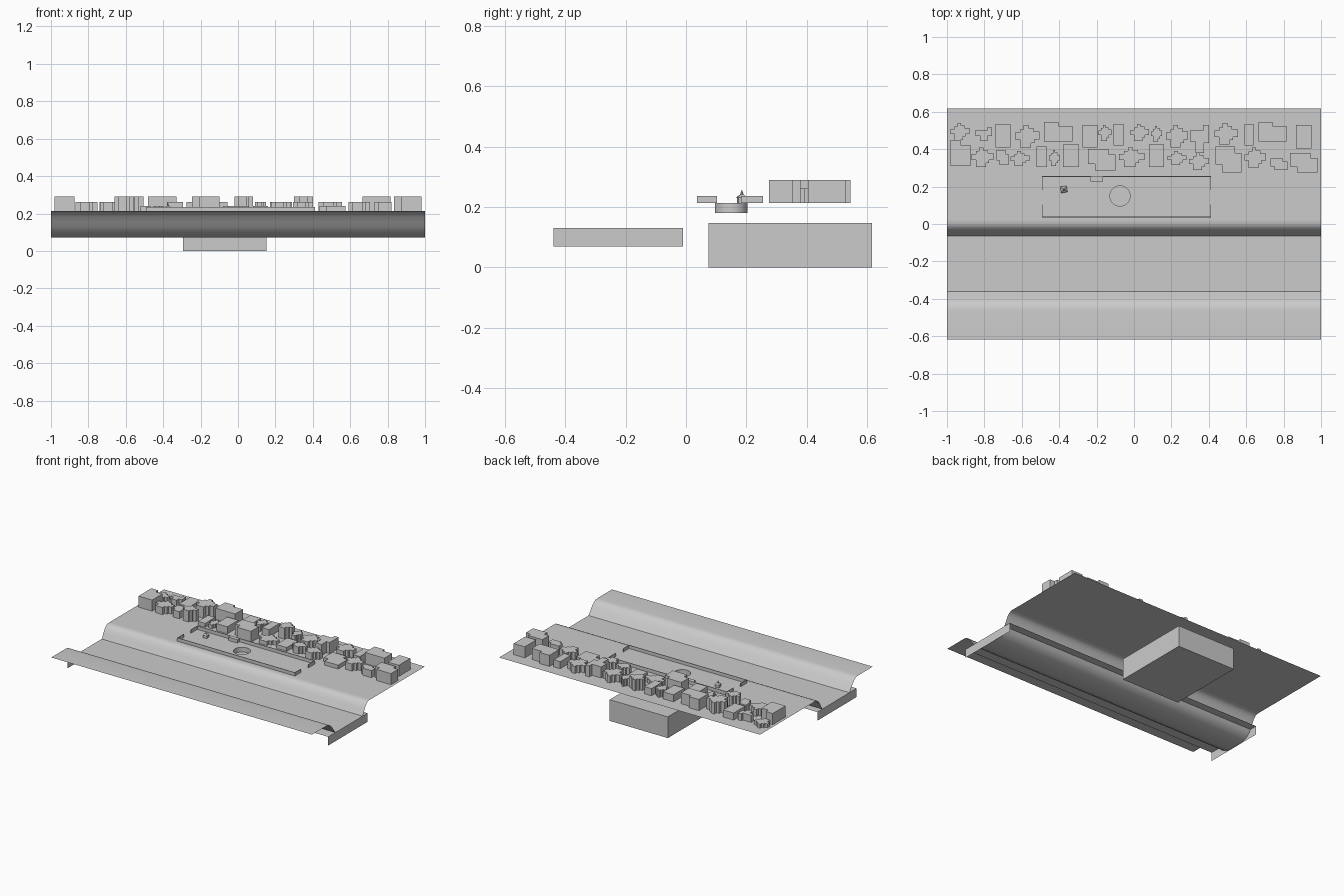
import bpy, bmesh, math
from mathutils import Matrix, Vector

if "Cube" in bpy.data.objects:
    bpy.data.objects.remove(bpy.data.objects["Cube"])

GROUND = 0.213


def finish(bm, name, smooth=False):
    me = bpy.data.meshes.new(name)
    bm.to_mesh(me)
    bm.free()
    ob = bpy.data.objects.new(name, me)
    bpy.context.collection.objects.link(ob)
    if smooth:
        bpy.ops.object.select_all(action='DESELECT')
        ob.select_set(True)
        bpy.context.view_layer.objects.active = ob
        bpy.ops.object.shade_smooth_by_angle(angle=math.radians(40))
    return ob


def box(name, x0, x1, y0, y1, z0, z1):
    bm = bmesh.new()
    bmesh.ops.create_cube(bm, size=1, matrix=Matrix.LocRotScale(
        Vector(((x0 + x1) / 2, (y0 + y1) / 2, (z0 + z1) / 2)), None,
        Vector((x1 - x0, y1 - y0, z1 - z0))))
    return finish(bm, name)


def prism(name, outline, z0, z1):
    bm = bmesh.new()
    f = bm.faces.new([bm.verts.new((x, y, z0)) for x, y in outline])
    r = bmesh.ops.extrude_face_region(bm, geom=[f], use_keep_orig=True)
    for v in r['geom']:
        if isinstance(v, bmesh.types.BMVert):
            v.co.z = z1
    bmesh.ops.recalc_face_normals(bm, faces=bm.faces)
    return finish(bm, name)


def strip(name, profile, smooth=False):
    # open sheet: a y-z profile drawn from x = -1 to x = 1
    bm = bmesh.new()
    rows = [[bm.verts.new((x, y, z)) for y, z in profile] for x in (-1, 1)]
    for i in range(len(profile) - 1):
        bm.faces.new((rows[0][i + 1], rows[1][i + 1], rows[1][i], rows[0][i]))
    return finish(bm, name, smooth)


# river channel with both banks
strip("river_channel", [
    (0.02, GROUND), (0.0, 0.212), (-0.015, 0.205), (-0.03, 0.19), (-0.045, 0.165),
    (-0.058, 0.14), (-0.075, 0.112), (-0.1, 0.09), (-0.135, 0.077), (-0.18, 0.072),
    (-0.26, 0.072), (-0.3, 0.08), (-0.335, 0.1), (-0.36, 0.128), (-0.38, 0.155),
    (-0.4, 0.182), (-0.418, 0.2), (-0.435, 0.21), (-0.46, GROUND), (-0.617, GROUND)], True)

# water: top surface and both end faces
strip("water_surface", [(-0.01, 0.13), (-0.44, 0.13)])
bm = bmesh.new()
for x in (-1, 1):
    bm.faces.new([bm.verts.new((x, y, z)) for y, z in
                  ((-0.44, 0.07), (-0.01, 0.07), (-0.01, 0.13), (-0.44, 0.13))[::x]])
finish(bm, "water_ends")

# plateau with a round hole, and the pit beneath it
CX, CY, R, N = -0.075, 0.15, 0.054, 32
circle = [(CX + R * math.cos(2 * math.pi * i / N), CY + R * math.sin(2 * math.pi * i / N)) for i in range(N)]
bm = bmesh.new()
for loop in ([(-1, 0.02), (1, 0.02), (1, 0.618), (-1, 0.618)], circle):
    vs = [bm.verts.new((x, y, GROUND)) for x, y in loop]
    for i, v in enumerate(vs):
        bm.edges.new((v, vs[(i + 1) % len(vs)]))
bmesh.ops.triangle_fill(bm, use_beauty=True, use_dissolve=False, edges=bm.edges[:], normal=(0, 0, 1))
finish(bm, "plateau")

bm = bmesh.new()
top = [bm.verts.new((x, y, GROUND)) for x, y in circle]
low = [bm.verts.new((x, y, 0.18)) for x, y in circle]
for i in range(N):
    j = (i + 1) % N
    bm.faces.new((top[j], top[i], low[i], low[j]))
bm.faces.new(low)
finish(bm, "pit", True)

# block under the plateau
box("foundation_block", -0.293, 0.153, 0.075, 0.617, 0, 0.147)

# low courtyard walls, open in the middle of both ends
T, H = 0.004, 0.236
box("courtyard_front_wall", -0.492, 0.412, 0.036, 0.036 + T, GROUND, H)
box("courtyard_back_wall_left", -0.492, -0.232, 0.252, 0.252 + T, GROUND, H)
box("courtyard_back_wall_right", -0.165, 0.412, 0.252, 0.252 + T, GROUND, H)
for x in (-0.492, 0.412 - T):
    for y0, y1 in ((0.036, 0.103), (0.182, 0.256)):
        box("courtyard_end_wall", x, x + T, y0, y1, GROUND, H)
box("courtyard_niche", -0.232, -0.165, 0.228, 0.256, GROUND, H)

# small shrine with a pointed roof
for name, r1, r2, z0, z1, n in (("shrine_body", 0.02, 0.02, GROUND, 0.232, 4),
                                ("shrine_roof", 0.024, 0.008, 0.232, 0.241, 4),
                                ("shrine_spire", 0.006, 0.001, 0.241, 0.256, 8)):
    bm = bmesh.new()
    bmesh.ops.create_cone(bm, cap_ends=True, segments=n, radius1=r1, radius2=r2, depth=z1 - z0,
                          matrix=Matrix.Translation((-0.375, 0.185, (z0 + z1) / 2)) @ Matrix.Rotation(0.95, 4, 'Z'))
    finish(bm, name)

# building footprints as fractions of the bounding rectangle
SHAPES = {
    'R': [(0, 0), (1, 0), (1, 1), (0, 1)],
    'L': [(0, 0), (1, 0), (1, .8), (.5, .8), (.5, 1), (0, 1)],
    'J': [(.25, 0), (1, 0), (1, .75), (.75, .75), (.75, 1), (0, 1), (0, .3), (.25, .3)],
    'X': [(.2, 0), (.65, 0), (.65, .2), (.8, .2), (.8, .35), (1, .35), (1, .7), (.75, .7),
          (.75, .85), (.55, .85), (.55, 1), (.35, 1), (.35, .8), (.2, .8), (.2, .65),
          (0, .65), (0, .35), (.2, .35)],
    'T': [(.3, 0), (.75, 0), (.75, .35), (1, .35), (1, 1), (.7, 1), (.7, .8), (0, .8), (0, .4), (.3, .4)],
}
BACK_ROW = [
    ('X', -.98, -.88, .45, .54, .24), ('T', -.85, -.76, .445, .515, .262), ('R', -.74, -.66, .41, .535, .262),
    ('X', -.635, -.505, .41, .53, .29), ('L', -.48, -.33, .44, .545, .29), ('R', -.275, -.195, .41, .53, .262),
    ('X', -.19, -.12, .445, .53, .262), ('R', -.11, -.055, .42, .535, .262), ('X', -.02, .08, .445, .535, .29),
    ('X', .09, .15, .44, .525, .262), ('X', .17, .29, .41, .53, .262), ('T', .3, .4, .38, .53, .29),
    ('X', .43, .555, .425, .54, .262), ('R', .59, .64, .42, .535, .262), ('L', .665, .815, .44, .545, .29),
    ('R', .865, .95, .405, .53, .29)]
FRONT_ROW = [
    ('L', -.98, -.875, .31, .45, .29), ('X', -.87, -.75, .305, .41, .262), ('J', -.735, -.67, .315, .395, .262),
    ('X', -.66, -.56, .31, .39, .29), ('R', -.52, -.465, .305, .415, .24), ('X', -.455, -.395, .31, .395, .24),
    ('R', -.38, -.295, .305, .425, .262), ('J', -.245, -.1, .285, .4, .29), ('X', -.08, .055, .305, .41, .24),
    ('R', .08, .16, .305, .425, .24), ('X', .18, .28, .315, .39, .262), ('X', .295, .4, .29, .38, .262),
    ('J', .435, .575, .275, .415, .24), ('X', .59, .705, .3, .41, .262), ('J', .73, .82, .29, .35, .262),
    ('J', .835, .98, .275, .38, .29)]
for s, x0, x1, y0, y1, h in BACK_ROW + FRONT_ROW:
    prism("building", [(x0 + u * (x1 - x0), y0 + v * (y1 - y0)) for u, v in SHAPES[s]], GROUND, h)
